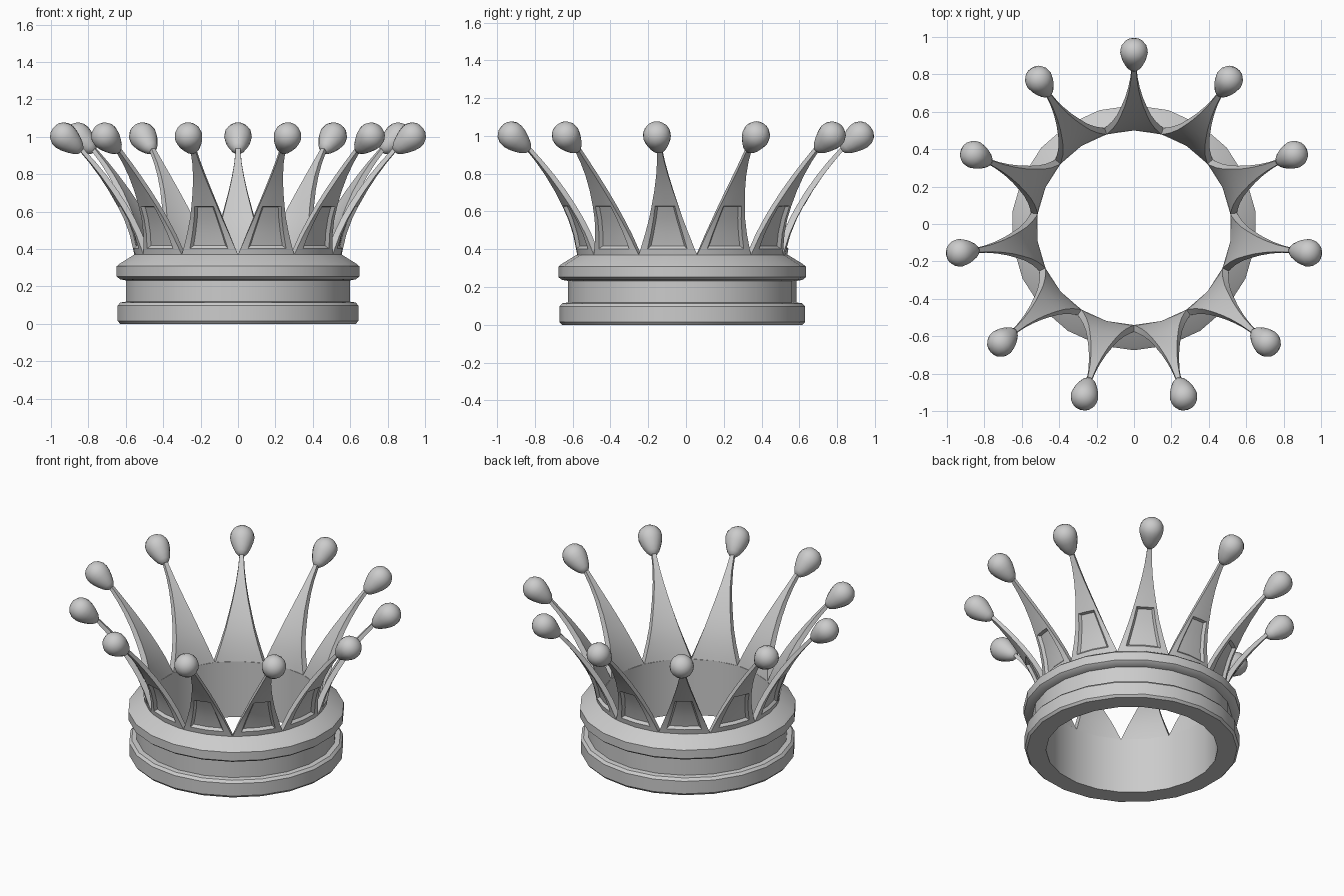
import bpy, bmesh, math
from mathutils import Matrix

if "Cube" in bpy.data.objects:
    bpy.data.objects.remove(bpy.data.objects["Cube"])

N = 11
CENTRE = (0, -0.02, 0)


def make_mesh(name, bm, angle):
    bmesh.ops.recalc_face_normals(bm, faces=bm.faces)
    me = bpy.data.meshes.new(name)
    bm.to_mesh(me)
    bm.free()
    me.shade_smooth()
    me.set_sharp_from_angle(angle=math.radians(angle))
    return me


def place(name, me, rot=0.0):
    ob = bpy.data.objects.new(name, me)
    ob.location = CENTRE
    ob.rotation_euler.z = rot
    bpy.context.collection.objects.link(ob)
    return ob


def lathe(profile, sides, closed):
    """Revolve (radius, z) points about z, first vertex on +y."""
    bm = bmesh.new()
    rings = []
    for r, z in profile:
        if r == 0:
            rings.append([bm.verts.new((0, 0, z))] * sides)
        else:
            rings.append([bm.verts.new((r * math.sin(a), r * math.cos(a), z))
                          for a in (2 * math.pi * i / sides for i in range(sides))])
    count = len(rings)
    for k in range(count if closed else count - 1):
        a, b = rings[k], rings[(k + 1) % count]
        for i in range(sides):
            j = (i + 1) % sides
            bm.faces.new(list(dict.fromkeys((a[i], a[j], b[j], b[i]))))
    return bm


# Moulded base ring
ring_profile = [(0.52, 0), (0.637, 0), (0.65, 0.015), (0.65, 0.098), (0.635, 0.114),
                (0.605, 0.118), (0.605, 0.232), (0.637, 0.238), (0.655, 0.252),
                (0.655, 0.308), (0.638, 0.322), (0.56, 0.37), (0.52, 0.37)]
place("base_ring", make_mesh("base_ring", lathe(ring_profile, 2 * N, True), 30))

# Spike: rows of (z, outer radius, half width, thickness)
rows = [(0.37, 0.556, 0.1588, 0.036), (0.402, 0.562, 0.146, 0.036),
        (0.48, 0.58, 0.118, 0.036), (0.56, 0.61, 0.091, 0.036),
        (0.628, 0.644, 0.072, 0.036), (0.71, 0.692, 0.050, 0.036),
        (0.79, 0.746, 0.032, 0.034), (0.86, 0.80, 0.020, 0.032),
        (0.94, 0.868, 0.012, 0.028)]
cols = [-1, -0.73, 0, 0.73, 1]


def spike_mesh():
    bm = bmesh.new()

    def grid(inner):
        out = []
        for z, r, hw, th in rows:
            rr = r - th * inner
            out.append([bm.verts.new((rr * math.sin(c * hw / r), rr * math.cos(c * hw / r), z))
                        for c in cols])
        return out

    outer, inner = grid(0), grid(1)
    panel = []
    last = len(cols) - 1
    for k in range(len(rows) - 1):
        for c in range(last):
            f = bm.faces.new((outer[k][c + 1], outer[k][c], outer[k + 1][c], outer[k + 1][c + 1]))
            if 1 <= k <= 3 and c in (1, 2):
                panel.append(f)
            bm.faces.new((inner[k][c], inner[k][c + 1], inner[k + 1][c + 1], inner[k + 1][c]))
        for c in (0, last):
            bm.faces.new((outer[k][c], outer[k + 1][c], inner[k + 1][c], inner[k][c]))
    for k in (0, len(rows) - 1):
        for c in range(last):
            bm.faces.new((outer[k][c], outer[k][c + 1], inner[k][c + 1], inner[k][c]))
    # recessed trapezoid panel on the outside
    bmesh.ops.recalc_face_normals(bm, faces=bm.faces)
    bmesh.ops.inset_region(bm, faces=panel, thickness=0.012, depth=-0.018,
                           use_even_offset=True)
    return make_mesh("spike", bm, 30)


# Egg-shaped finial, tilted outward along the spike tip
egg_profile = [(0, -0.1), (0.022, -0.093), (0.04, -0.072), (0.055, -0.042), (0.068, -0.008),
               (0.074, 0.022), (0.071, 0.05), (0.056, 0.077), (0.032, 0.094), (0, 0.1)]
egg = lathe(egg_profile, 16, False)
bmesh.ops.transform(egg, verts=egg.verts,
                    matrix=Matrix.Translation((0, 0.92, 0.985))
                    @ Matrix.Rotation(math.radians(-50), 4, 'X'))
egg_me = make_mesh("finial", egg, 60)
spike_me = spike_mesh()

for i in range(N):
    rot = 2 * math.pi * i / N
    place(f"spike_{i + 1}", spike_me, rot)
    place(f"finial_{i + 1}", egg_me, rot)
